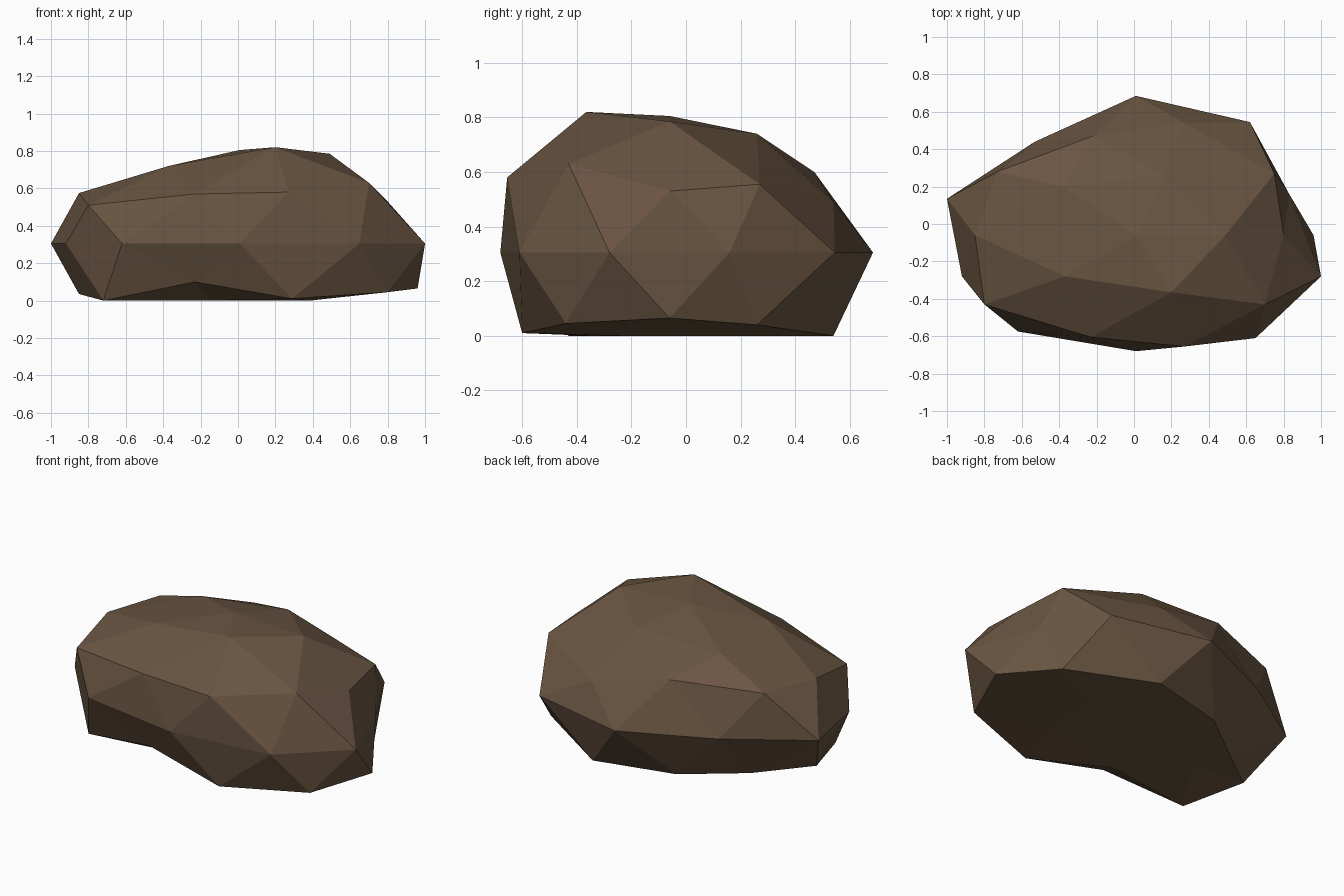
import bpy
import bmesh
import math
from mathutils import Vector

default_cube = bpy.data.objects.get("Cube")
if default_cube:
    bpy.data.objects.remove(default_cube, do_unlink=True)


def make_material(name, colour):
    material = bpy.data.materials.new(name)
    material.use_nodes = True
    material.diffuse_color = colour
    shader = material.node_tree.nodes["Principled BSDF"]
    shader.inputs["Base Color"].default_value = colour
    shader.inputs["Roughness"].default_value = 0.9
    return material


def ring_angle(vertex):
    # Small offset keeps the vertex on the x axis first in its ring
    return (math.atan2(vertex.co.y, vertex.co.x) + 0.05) % math.tau


def shape_ring(vertices, low, high, targets):
    # Move one horizontal ring of the sphere, counted anticlockwise from +x
    ring = sorted((v for v in vertices if low < v.co.z < high), key=ring_angle)
    for vertex, target in zip(ring, targets):
        moved[vertex] = Vector(target)


# Ring outlines of the boulder, from the crown down to the flat underside
WAIST_HEIGHT = 0.305
peak = [(0.01, -0.06, 0.805)]
crown = [(0.49, -0.06, 0.785), (0.16, 0.26, 0.74), (-0.38, 0.2, 0.7),
         (-0.37, -0.28, 0.72), (0.2, -0.365, 0.82)]
shoulder = [(0.8, -0.06, 0.53), (0.75, 0.27, 0.555), (0.27, 0.54, 0.49),
            (-0.22, 0.47, 0.6), (-0.73, 0.28, 0.58), (-0.85, -0.06, 0.575),
            (-0.8, -0.43, 0.51), (-0.23, -0.605, 0.57), (0.27, -0.655, 0.58),
            (0.7, -0.43, 0.63)]
waist = [(0.83, 0.16), (0.62, 0.545), (0.01, 0.685), (-0.53, 0.44), (-1, 0.135),
         (-0.92, -0.28), (-0.62, -0.575), (0.01, -0.68), (0.65, -0.61), (1, -0.28)]
foot = [(0.96, -0.06, 0.065), (0.74, 0.26, 0.04), (0.26, 0.54, 0), (-0.23, 0.42, 0),
        (-0.56, 0.17, 0), (-0.85, -0.06, 0.035), (-0.72, -0.43, 0),
        (-0.23, -0.54, 0.1), (0.29, -0.6, 0.01), (0.8, -0.44, 0.045)]

# Boulder: a faceted sphere with each ring reshaped
bm = bmesh.new()
bmesh.ops.create_icosphere(bm, subdivisions=2, radius=1)
moved = {}
shape_ring(bm.verts, 0.95, 2, peak)
shape_ring(bm.verts, 0.7, 0.95, crown)
shape_ring(bm.verts, 0.2, 0.7, shoulder)
shape_ring(bm.verts, -0.2, 0.2, [(x, y, WAIST_HEIGHT) for x, y in waist])
shape_ring(bm.verts, -0.7, -0.2, foot)
for vertex in bm.verts:
    if vertex not in moved:
        # Flat underside
        moved[vertex] = Vector((vertex.co.x * 0.9, vertex.co.y * 0.6 - 0.05, 0))
for vertex, position in moved.items():
    vertex.co = position
bmesh.ops.recalc_face_normals(bm, faces=bm.faces)

# Faint warm facets on the right cheek and the rear slope
warm_spots = [Vector((0.83, -0.26, 0.49)), Vector((-0.4, 0.3, 0.63))]
for face in bm.faces:
    face.smooth = False
    centre = face.calc_center_median()
    face.material_index = int(any((centre - spot).length < 0.1 for spot in warm_spots))

mesh = bpy.data.meshes.new("boulder")
bm.to_mesh(mesh)
bm.free()
mesh.materials.append(make_material("earth brown", (0.14, 0.09, 0.053, 1)))
mesh.materials.append(make_material("warm brown", (0.15, 0.09, 0.058, 1)))
boulder = bpy.data.objects.new("boulder", mesh)
bpy.context.collection.objects.link(boulder)
